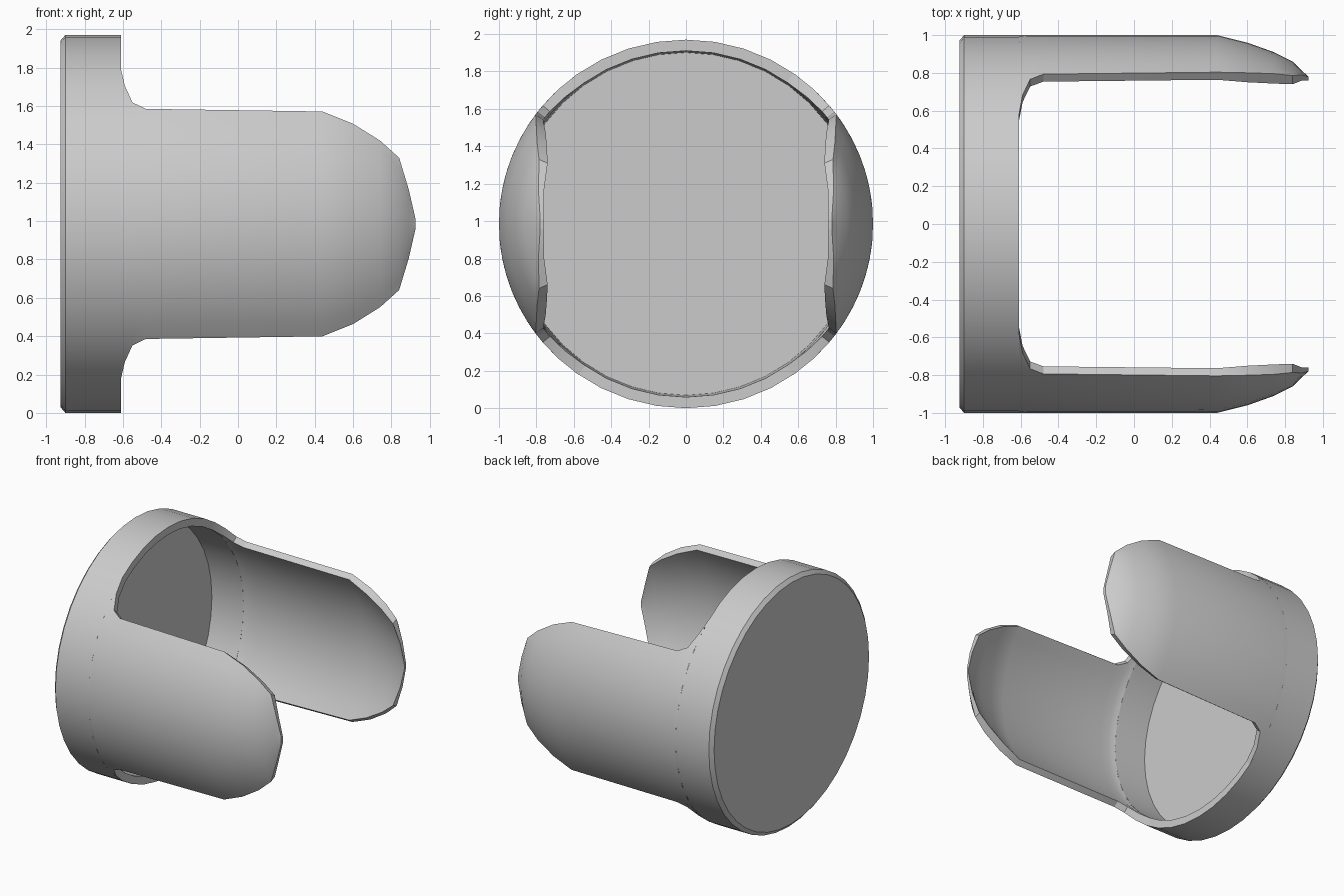
import bpy, bmesh, math

cube = bpy.data.objects.get("Cube")
if cube:
    bpy.data.objects.remove(cube)

grey = bpy.data.materials.new("plain grey")
grey.use_nodes = True
grey.diffuse_color = (0.6, 0.6, 0.6, 1)
grey.node_tree.nodes["Principled BSDF"].inputs["Base Color"].default_value = (0.6, 0.6, 0.6, 1)

CZ, SQUASH = 0.985, 0.985


def point(x, r, angle):
    # Position on a round section about the x axis, angle measured from +y
    return (x, r * math.cos(angle), CZ + SQUASH * r * math.sin(angle))


def loft(name, loops, cap_ends):
    bm = bmesh.new()
    rows = [[bm.verts.new(p) for p in loop] for loop in loops]
    n = len(rows[0])
    for a, b in zip(rows, rows[1:]):
        for i in range(n):
            j = (i + 1) % n
            bm.faces.new((a[i], a[j], b[j], b[i]))
    for end in cap_ends:
        bm.faces.new(rows[end])
    bmesh.ops.recalc_face_normals(bm, faces=bm.faces)
    mesh = bpy.data.meshes.new(name)
    bm.to_mesh(mesh)
    bm.free()
    mesh.materials.append(grey)
    obj = bpy.data.objects.new(name, mesh)
    bpy.context.collection.objects.link(obj)
    bpy.ops.object.select_all(action='DESELECT')
    obj.select_set(True)
    bpy.context.view_layer.objects.active = obj
    bpy.ops.object.shade_smooth_by_angle(angle=math.radians(30))
    return obj


# Shallow round cup: back face, chamfer, rim and recessed floor
cup = [(-0.925, 0.97), (-0.9, 1.0), (-0.61, 1.0), (-0.61, 0.94), (-0.88, 0.93)]
SIDES = 40
loft("cup_base",
     [[point(x, r, math.tau * i / SIDES) for i in range(SIDES)] for x, r in cup],
     (0, -1))

# Curved side walls: x, outer radius, inner radius, half angle in degrees
wall = [(-0.61, 1.0, 0.94, 55), (-0.59, 1.0, 0.945, 47), (-0.55, 1.0, 0.95, 40),
        (-0.48, 1.0, 0.95, 37.5), (0.44, 1.0, 0.95, 36.5), (0.6, 0.96, 0.9, 33.5),
        (0.74, 0.91, 0.85, 29), (0.84, 0.86, 0.81, 24), (0.89, 0.81, 0.78, 13),
        (0.925, 0.78, 0.76, 2)]
STEPS = 14
for name, centre in (("back_wall", 0), ("front_wall", math.pi)):
    loops = []
    for x, outer, inner, half in wall:
        angles = [centre + math.radians(half) * (2 * i / STEPS - 1) for i in range(STEPS + 1)]
        loops.append([point(x, outer, a) for a in angles]
                     + [point(x, inner, a) for a in reversed(angles)])
    loft(name, loops, (-1,))
